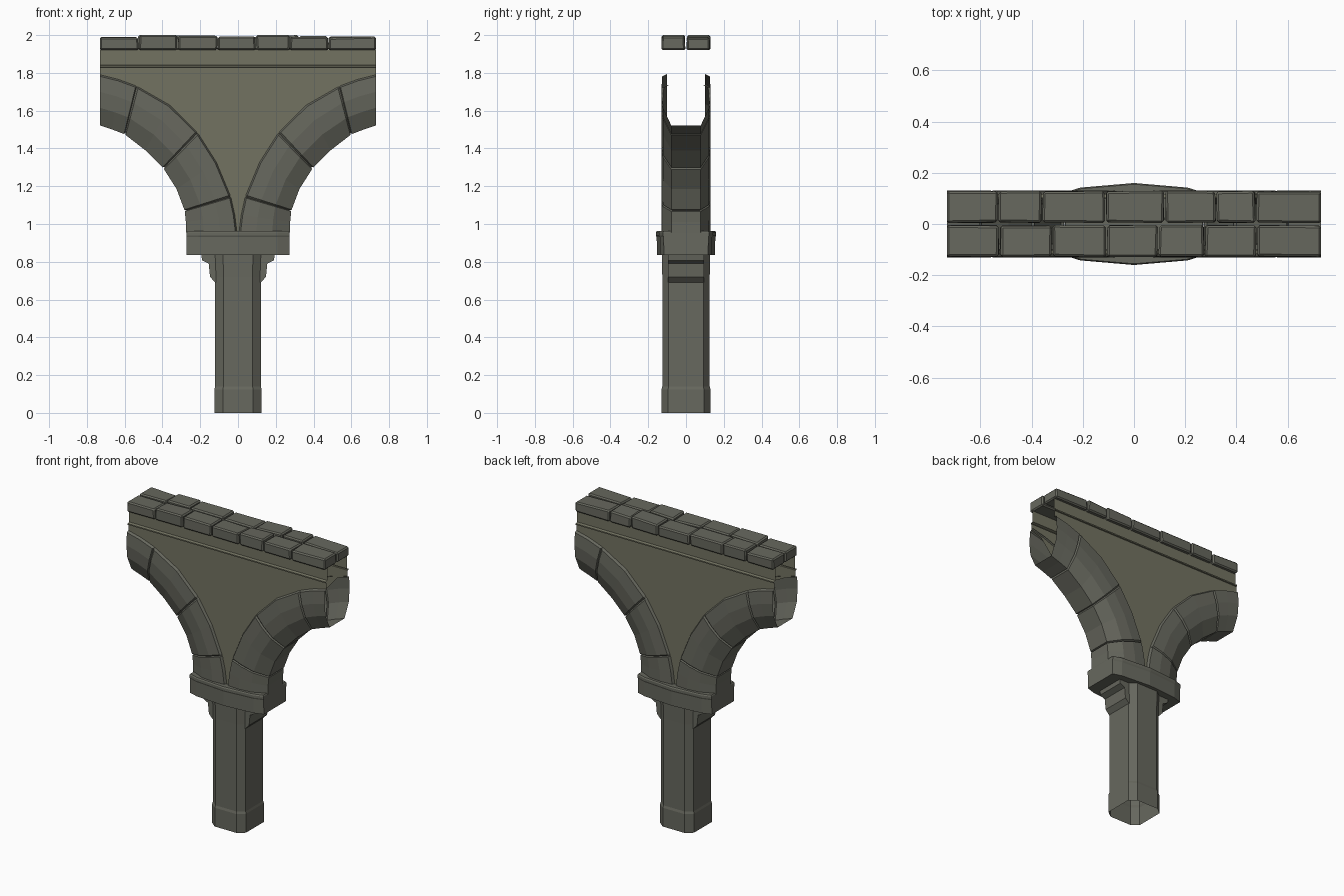
import bpy, bmesh, random
from mathutils import Vector

if "Cube" in bpy.data.objects:
    bpy.data.objects.remove(bpy.data.objects["Cube"])

random.seed(4)


def material(name, rgb):
    m = bpy.data.materials.new(name)
    m.diffuse_color = (*rgb, 1)
    m.use_nodes = True
    m.node_tree.nodes["Principled BSDF"].inputs["Base Color"].default_value = m.diffuse_color
    return m


STONE = material("stone", (0.135, 0.138, 0.112))
WALL = material("wall", (0.17, 0.17, 0.12))


def add_object(name, bm, mat=STONE, recalc=True):
    if recalc:
        bmesh.ops.recalc_face_normals(bm, faces=bm.faces)
    me = bpy.data.meshes.new(name)
    bm.to_mesh(me)
    bm.free()
    me.materials.append(mat)
    ob = bpy.data.objects.new(name, me)
    bpy.context.collection.objects.link(ob)
    return ob


def mirror(ob, x=False, y=False):
    m = ob.modifiers.new("mirror", "MIRROR")
    m.use_axis = (x, y, False)
    m.use_clip = False
    m.use_mirror_merge = False
    return ob


def loft(bm, rings, closed=True):
    """Join successive rings of points with quads."""
    rows = [[bm.verts.new(p) for p in r] for r in rings]
    n = len(rows[0])
    for a, b in zip(rows, rows[1:]):
        for i in range(n if closed else n - 1):
            j = (i + 1) % n
            bm.faces.new((a[i], a[j], b[j], b[i]))
    return rows


def four_way(quarter):
    """Mirror a quarter outline (front centre to side) into a full loop."""
    right = quarter + [(x, -y) for x, y in reversed(quarter)]
    loop = right + [(-x, y) for x, y in reversed(right)]
    return list(dict.fromkeys((x + 0.0, y + 0.0) for x, y in loop))


# Octagonal column with a slightly wider foot, open underneath
oct_ring = four_way([(0.08, -0.13), (0.125, -0.095)])
bm = bmesh.new()
loft(bm, [[(x * s, y * s, z) for x, y in oct_ring]
          for s, z in ((1, 0), (1, 0.085), (1, 0.125), (0.965, 0.14), (0.965, 0.72), (0.985, 0.84))])
add_object("column", bm)

# Stepped brackets under the collar
bm = bmesh.new()
prof = [(0.10, 0.69), (0.12, 0.69), (0.148, 0.72), (0.155, 0.79), (0.19, 0.808), (0.195, 0.84), (0.10, 0.84)]
ends = loft(bm, [[(x, y, z) for x, z in prof] for y in (-0.095, 0.095)])
for e in ends:
    bm.faces.new(e)
mirror(add_object("bracket", bm), x=True)

# Collar with a shallow pointed front and back
collar = four_way([(0, -0.16), (0.21, -0.142), (0.272, -0.122)])
bm = bmesh.new()
rows = loft(bm, [[(x * sx, y * sy, z) for x, y in collar]
                 for sx, sy, z in ((1, 0.96, 0.835), (1, 0.97, 0.93), (1, 1, 0.94), (1, 1, 0.955), (0.985, 0.97, 0.962))])
bm.faces.new(rows[0])
bm.faces.new(rows[-1])
add_object("collar", bm)

# Arch ring: outer and inner curves, every second station is a joint
outer = [(0.0, 0.955), (0.012, 1.05), (0.033, 1.145), (0.11, 1.33), (0.21, 1.487),
         (0.36, 1.635), (0.535, 1.735), (0.635, 1.772), (0.73, 1.795)]
inner = [(0.275, 0.955), (0.276, 1.01), (0.282, 1.07), (0.325, 1.185), (0.395, 1.295),
         (0.49, 1.39), (0.60, 1.475), (0.665, 1.50), (0.73, 1.522)]
section = [(0, 0.10), (0.05, 0.126), (0.35, 0.131), (0.66, 0.122), (1, 0.078)]
section += [(t, -y) for t, y in reversed(section)]


def station(u, inset=0):
    i = min(int(u), len(outer) - 2)
    o = Vector(outer[i]).lerp(Vector(outer[i + 1]), u - i)
    n = Vector(inner[i]).lerp(Vector(inner[i + 1]), u - i)
    pts = []
    for t, y in section:
        p = o.lerp(n, t * (1 - inset * 0.5))
        pts.append((p.x, y * (1 - inset), p.y))
    return pts


rings = []
for i in range(len(outer)):
    if i in (2, 4, 6):
        rings += [station(i - 0.05), station(i, 0.07), station(i + 0.05)]
    else:
        rings.append(station(i))
bm = bmesh.new()
loft(bm, rings, closed=False)
mirror(add_object("arch_ring", bm, recalc=True), x=True)

# Spandrel walls: thin skins between the arches, front and back
bm = bmesh.new()
edge = [(x + (0.02 if 0 < x < 0.7 else 0), z - 0.012) for x, z in outer]
outline = edge + [(0.73, 1.83), (-0.73, 1.83)] + [(-x, z) for x, z in reversed(edge[1:])]
bm.faces.new([bm.verts.new((x, -0.11, z)) for x, z in outline])
bmesh.ops.triangulate(bm, faces=bm.faces)
mirror(add_object("spandrel_wall", bm, WALL, recalc=False), y=True)

# Moulded band above the wall
bm = bmesh.new()
band = [(-0.11, 1.828), (-0.118, 1.83), (-0.118, 1.838), (-0.102, 1.843), (-0.102, 1.925)]
loft(bm, [[(x, y, z) for y, z in band] for x in (0.73, -0.73)], closed=False)
mirror(add_object("wall_band", bm, WALL, recalc=False), y=True)

# Two rows of uneven paving blocks
rows = {
    "front": (-0.13, -0.003, [-0.73, -0.525, -0.32, -0.107, 0.095, 0.275, 0.48, 0.73]),
    "back": (0.003, 0.13, [-0.73, -0.53, -0.36, -0.112, 0.12, 0.32, 0.475, 0.73]),
}
for label, (y0, y1, cuts) in rows.items():
    for k, (a, b) in enumerate(zip(cuts, cuts[1:])):
        bm = bmesh.new()
        bmesh.ops.create_cube(bm, size=1)
        xa = a if k == 0 else a + 0.003
        xb = b if k == len(cuts) - 2 else b - 0.003
        top = 2.0 if k % 3 == 1 else random.uniform(1.985, 1.997)
        for v in bm.verts:
            s = v.co.copy()
            v.co.x = xa if s.x < 0 else xb
            v.co.y = y0 if s.y < 0 else y1
            v.co.z = 1.92 if s.z < 0 else top - random.choice((0, 0, 0.007))
            if abs(v.co.x) < 0.72:
                v.co.x += random.uniform(-0.003, 0.003)
            v.co.y -= (1 if s.y > 0 else -1) * random.uniform(0, 0.005)
        bmesh.ops.bevel(bm, geom=bm.edges[:], offset=0.008, segments=1, affect='EDGES')
        add_object(f"paving_block_{label}_{k + 1}", bm)
